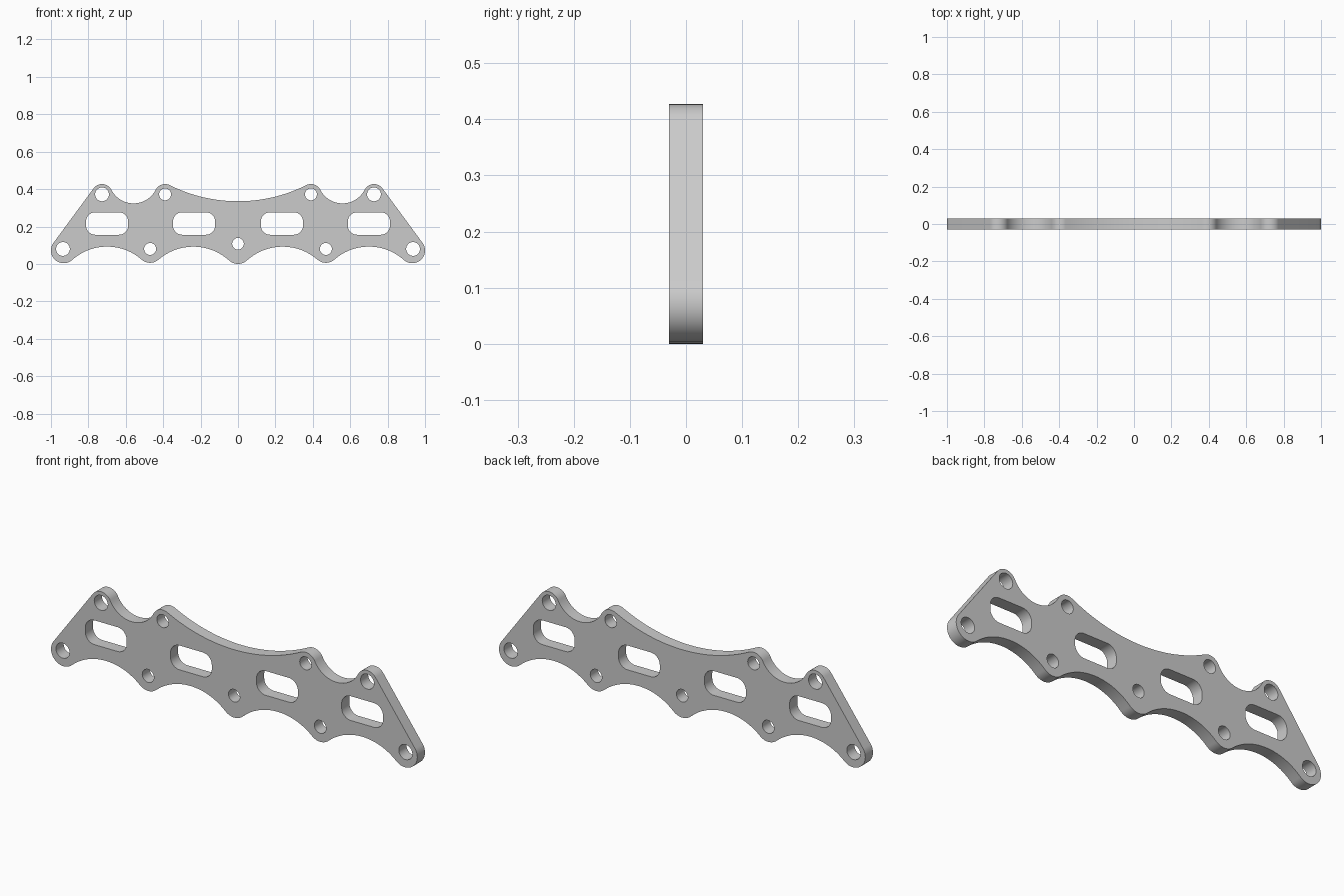
import bpy, bmesh
from math import sin, cos, atan2, tau, pi, ceil, radians
from mathutils import Vector, Matrix

if "Cube" in bpy.data.objects:
    bpy.data.objects.remove(bpy.data.objects["Cube"])

HALF_THICKNESS = 0.03


def arc(c, p, q, clockwise):
    """Points round centre c from p to q."""
    a, b = p - c, q - c
    start, end = atan2(a.y, a.x), atan2(b.y, b.x)
    sweep = -((start - end) % tau) if clockwise else (end - start) % tau
    n = max(4, ceil(abs(sweep) / radians(5)), ceil(abs(sweep) * a.length / 0.025))
    return [c + Vector((cos(start + sweep * i / n), sin(start + sweep * i / n))) * a.length
            for i in range(n + 1)]


def joint(lobe_a, lobe_b, R):
    """Tangent arc of radius R (or straight line if R is None) joining two lobes."""
    (a, ra), (b, rb) = lobe_a, lobe_b
    d = b - a
    dist = d.length
    u = d / dist
    left = Vector((-u.y, u.x))
    if R is None:
        k = (ra - rb) / dist
        n = u * k + left * (1 - k * k) ** 0.5
        return [a + n * ra, b + n * rb]
    sa, sb = ra + R, rb + R
    t = (dist * dist + sa * sa - sb * sb) / (2 * dist)
    c = a + u * t + left * (sa * sa - t * t) ** 0.5
    return arc(c, a + (c - a) * ra / sa, b + (c - b) * rb / sb, False)


def circle(x, z, r, n=40):
    return [Vector((x + r * cos(tau * i / n), z + r * sin(tau * i / n))) for i in range(n)]


def slot(x, z, w, h, r, n=10):
    pts = []
    for k, (sx, sz) in enumerate([(1, 1), (-1, 1), (-1, -1), (1, -1)]):
        for i in range(n + 1):
            t = (k + i / n) * pi / 2
            pts.append(Vector((x + sx * (w / 2 - r) + r * cos(t),
                               z + sz * (h / 2 - r) + r * sin(t))))
    return pts


# Outer profile: lobes clockwise (x, z, radius) and the radius of the curve after each
lobes = [(-.727, .371, .056), (-.39, .371, .056), (.39, .371, .056), (.727, .371, .056),
         (.932, .072, .068), (.47, .074, .068), (0, .07, .07),
         (-.47, .074, .068), (-.932, .072, .068)]
radii = [.133, .817, .133, None, .28, .285, .285, .28, None]
lobes = [(Vector((x, z)), r) for x, z, r in lobes]
joints = [joint(lobes[i], lobes[(i + 1) % len(lobes)], R) for i, R in enumerate(radii)]
outline = []
for i, (c, r) in enumerate(lobes):
    outline += arc(c, joints[i - 1][-1], joints[i][0], True)
    outline += joints[i][1:-1]

# Bolt holes and long slots, mirrored left to right
loops = [outline, circle(0, .108, .031)]
for s in (-1, 1):
    loops += [circle(s * .936, .08, .037), circle(s * .727, .372, .037),
              circle(s * .39, .372, .032), circle(s * .47, .08, .032)]
    loops += [slot(s * x, .216, .226, .12, .05) for x in (.235, .7)]

# Filled, extruded curve turned upright
curve = bpy.data.curves.new("plate_profile", 'CURVE')
curve.dimensions = '2D'
curve.fill_mode = 'BOTH'
curve.extrude = HALF_THICKNESS
for pts in loops:
    sp = curve.splines.new('POLY')
    sp.points.add(len(pts) - 1)
    for p, v in zip(sp.points, pts):
        p.co = (v.x, v.y, 0, 1)
    sp.use_cyclic_u = True
helper = bpy.data.objects.new("plate_profile", curve)
bpy.context.collection.objects.link(helper)
bpy.context.view_layer.update()
mesh = bpy.data.meshes.new_from_object(
    helper.evaluated_get(bpy.context.evaluated_depsgraph_get()))
bpy.data.objects.remove(helper)
mesh.transform(Matrix.Rotation(pi / 2, 4, 'X'))

# Weld caps to walls
bm = bmesh.new()
bm.from_mesh(mesh)
bmesh.ops.remove_doubles(bm, verts=bm.verts, dist=0.0001)
bmesh.ops.recalc_face_normals(bm, faces=bm.faces)
bm.to_mesh(mesh)
bm.free()

plate = bpy.data.objects.new("flange_plate", mesh)
bpy.context.collection.objects.link(plate)
bpy.context.view_layer.objects.active = plate
plate.select_set(True)
bpy.ops.object.shade_smooth_by_angle(angle=radians(30))
